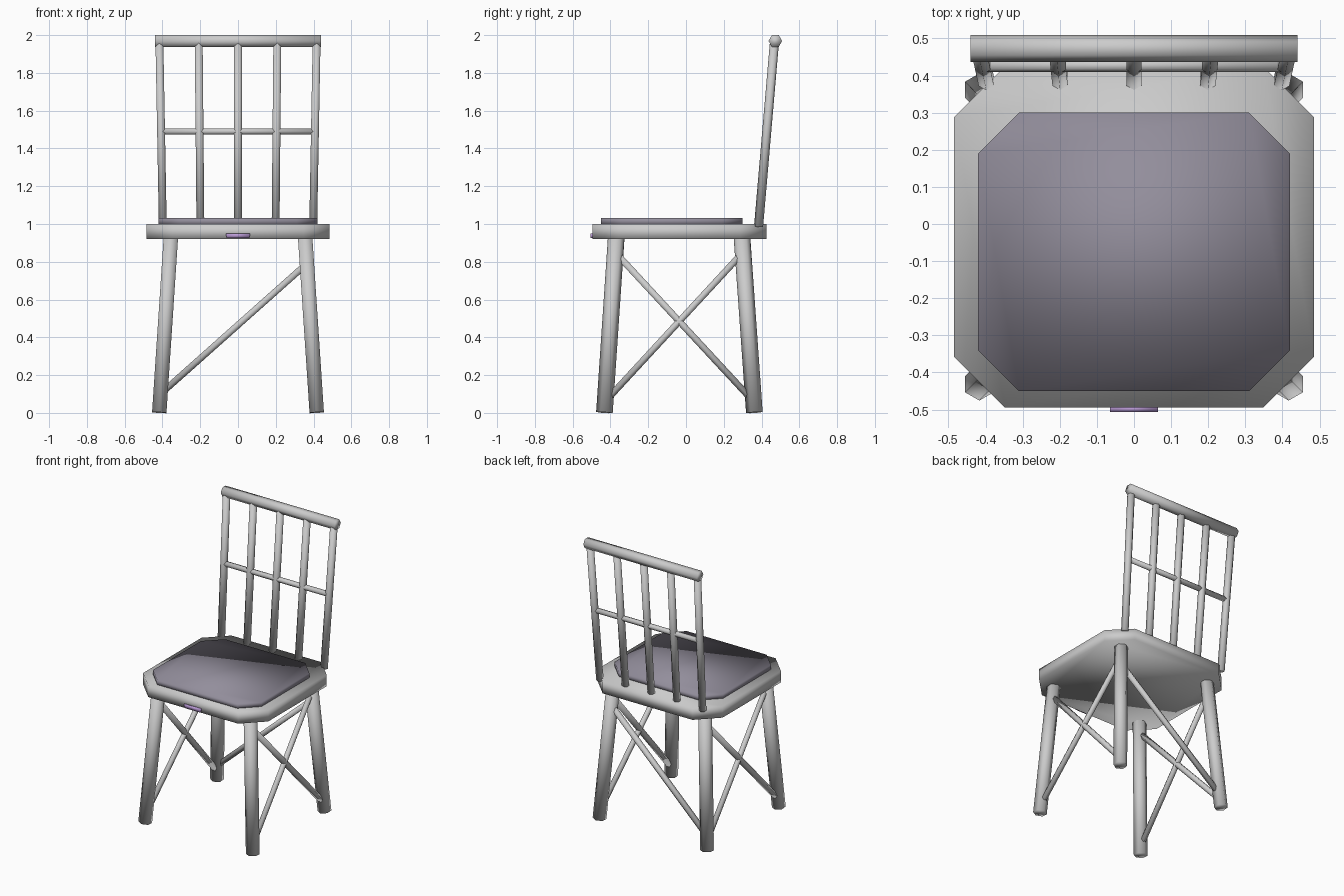
import bpy, math
from mathutils import Vector

if "Cube" in bpy.data.objects:
    bpy.data.objects.remove(bpy.data.objects["Cube"])


def make_mesh(name, verts, faces, mat=None):
    me = bpy.data.meshes.new(name)
    me.from_pydata([tuple(v) for v in verts], [], faces)
    me.polygons.foreach_set("use_smooth", [True] * len(me.polygons))
    if mat:
        me.materials.append(mat)
    ob = bpy.data.objects.new(name, me)
    bpy.context.collection.objects.link(ob)
    return ob


def loft(name, lower, upper, mat=None):
    # closed solid between two matching rings
    n = len(lower)
    faces = [(i, (i + 1) % n, n + (i + 1) % n, n + i) for i in range(n)]
    faces += [tuple(reversed(range(n))), tuple(range(n, 2 * n))]
    return make_mesh(name, lower + upper, faces, mat)


def rod(name, a, b, r, hint=(0, 1, 0)):
    # six-sided rod from a to b, one corner pointing along hint
    a, b = Vector(a), Vector(b)
    d = (b - a).normalized()
    u = Vector(hint)
    u = (u - d * u.dot(d)).normalized()
    v = d.cross(u)
    ring = [(u * math.cos(k * math.pi / 3) + v * math.sin(k * math.pi / 3)) * r for k in range(6)]
    return loft(name, [a + p for p in ring], [b + p for p in ring])


def octagon(x, y0, y1, c, z):
    pts = [(x - c, y0), (x, y0 + c), (x, y1 - c), (x - c, y1),
           (c - x, y1), (-x, y1 - c), (-x, y0 + c), (c - x, y0)]
    return [Vector((px, py, z)) for px, py in pts]


def colour(name, rgb):
    m = bpy.data.materials.new(name)
    m.diffuse_color = (*rgb, 1)
    m.use_nodes = True
    m.node_tree.nodes["Principled BSDF"].inputs["Base Color"].default_value = m.diffuse_color
    return m


# seat and cushion
loft("seat", octagon(0.485, -0.495, 0.425, 0.137, 0.92),
     octagon(0.485, -0.495, 0.425, 0.137, 1.0))
loft("cushion", octagon(0.42, -0.45, 0.30, 0.11, 0.995),
     octagon(0.42, -0.45, 0.30, 0.11, 1.032), colour("cushion_cloth", (0.29, 0.27, 0.33)))

# purple tag on the front edge
tag = [(-0.06, 0.925), (0.06, 0.925), (0.065, 0.95), (-0.065, 0.95)]
loft("front_tag", [Vector((x, -0.506, z)) for x, z in reversed(tag)],
     [Vector((x, -0.49, z)) for x, z in reversed(tag)], colour("purple", (0.5, 0.33, 0.68)))


# splayed legs
def leg_point(side, end, z):
    t = z / 0.92
    y = -0.432 + 0.062 * t if end == "front" else 0.362 - 0.065 * t
    return (side * (0.417 - 0.061 * t), y, z)


for side, label in ((-1, "left"), (1, "right")):
    for end in ("front", "back"):
        rod(f"{end}_leg_{label}", leg_point(side, end, 0.002), leg_point(side, end, 0.935), 0.044)
    # crossed side braces
    rod(f"side_brace_{label}_a", leg_point(side, "front", 0.85), leg_point(side, "back", 0.06), 0.02, (1, 0, 0))
    rod(f"side_brace_{label}_b", leg_point(side, "back", 0.85), leg_point(side, "front", 0.06), 0.02, (1, 0, 0))

# single diagonal brace between the back legs
rod("back_brace", leg_point(-1, "back", 0.10), leg_point(1, "back", 0.79), 0.02)

# backrest spindles and rails
for i in range(-2, 3):
    rod(f"spindle_{i + 3}", (0.199 * i, 0.384, 0.985), (0.208 * i, 0.468, 1.96), 0.024)
rod("top_rail", (-0.44, 0.473, 1.969), (0.44, 0.473, 1.969), 0.036)
rod("middle_rail", (-0.405, 0.427, 1.49), (0.405, 0.427, 1.49), 0.018)
